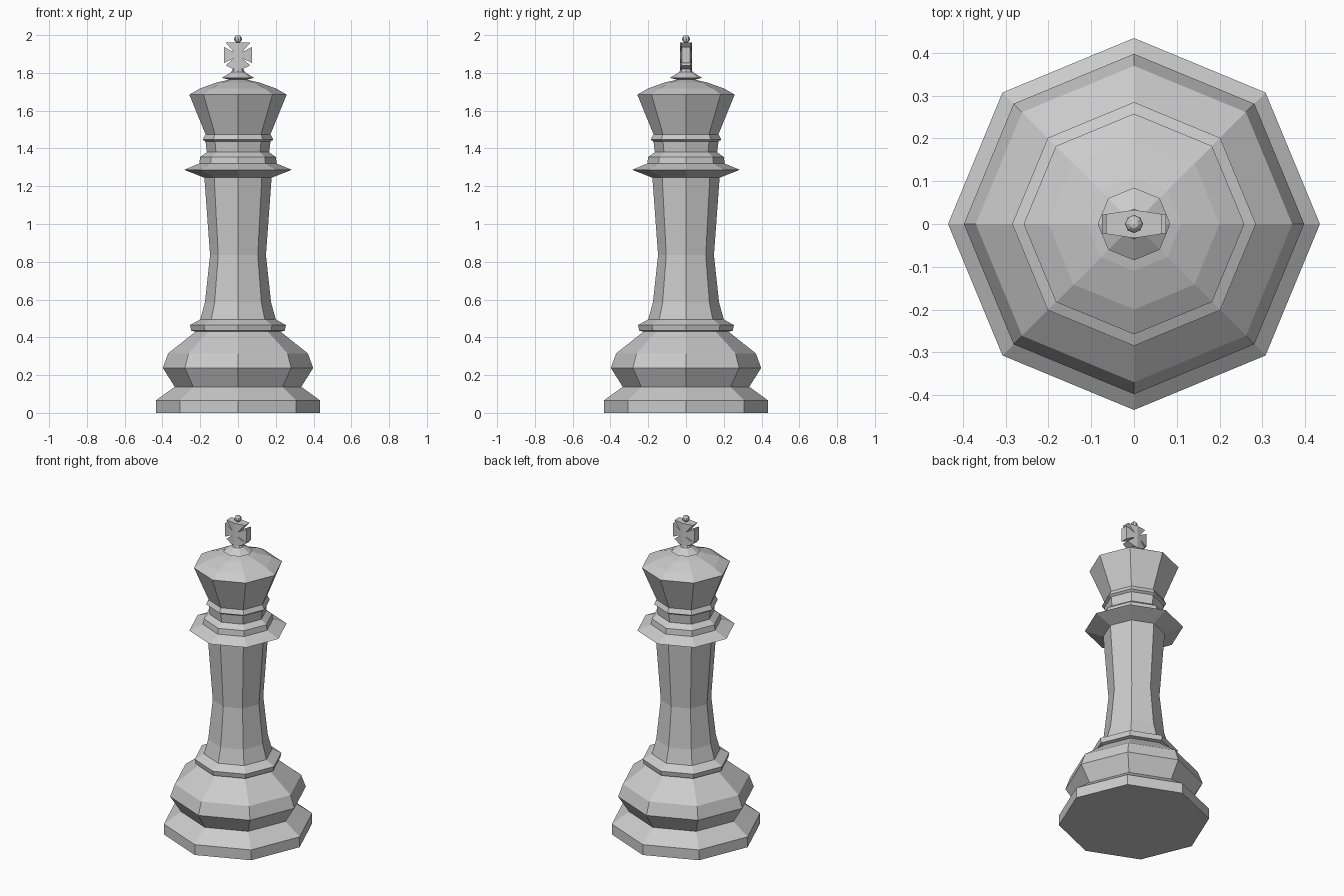
import bpy, bmesh
from math import cos, sin, pi

if "Cube" in bpy.data.objects:
    bpy.data.objects.remove(bpy.data.objects["Cube"])


def finish(name, bm):
    bmesh.ops.recalc_face_normals(bm, faces=bm.faces)
    mesh = bpy.data.meshes.new(name)
    bm.to_mesh(mesh)
    bm.free()
    obj = bpy.data.objects.new(name, mesh)
    bpy.context.collection.objects.link(obj)
    return obj


def lathe(name, profile, sides=8):
    """Closed faceted turning from (radius, height) pairs."""
    bm = bmesh.new()
    rings = [[bm.verts.new((r * cos(2 * pi * i / sides), r * sin(2 * pi * i / sides), z))
              for i in range(sides)] for r, z in profile]
    for a, b in zip(rings, rings[1:]):
        for i in range(sides):
            j = (i + 1) % sides
            bm.faces.new((a[i], a[j], b[j], b[i]))
    bm.faces.new(rings[0])
    bm.faces.new(rings[-1])
    return finish(name, bm)


# Stepped base, shaft, collars and flared head as one turning
lathe("body", [
    (.435, 0), (.435, .066), (.335, .138), (.398, .238), (.37, .315),
    (.225, .43), (.248, .435), (.254, .465), (.20, .495),
    (.175, .585), (.148, .835), (.178, 1.245),
    (.285, 1.287), (.205, 1.32), (.20, 1.355), (.165, 1.38),
    (.172, 1.437), (.187, 1.447), (.172, 1.475),
    (.258, 1.685), (.20, 1.718), (.11, 1.75), (.03, 1.768)])

# Small double cone carrying the cross
lathe("finial", [(.03, 1.76), (.085, 1.774), (.035, 1.805), (.025, 1.83)])

# Flared cross: right half, thinning towards its ends, then mirrored
outline = [(0, 1.815), (.03, 1.822), (.065, 1.84), (.02, 1.878), (.075, 1.852),
           (.075, 1.938), (.02, 1.908), (.065, 1.96), (0, 1.96)]
bm = bmesh.new()
front, back = [[bm.verts.new((x, s * (.033 - .15 * x), z)) for x, z in outline]
               for s in (-1, 1)]
bm.faces.new(front)
bm.faces.new(back[::-1])
for i in range(len(outline) - 1):
    bm.faces.new((front[i], back[i], back[i + 1], front[i + 1]))
cross = finish("cross", bm)
cross.modifiers.new("mirror", 'MIRROR')

# Ball on top
bm = bmesh.new()
bmesh.ops.create_uvsphere(bm, u_segments=8, v_segments=6, radius=.021)
bmesh.ops.translate(bm, verts=bm.verts, vec=(0, 0, 1.979))
finish("top_ball", bm)
